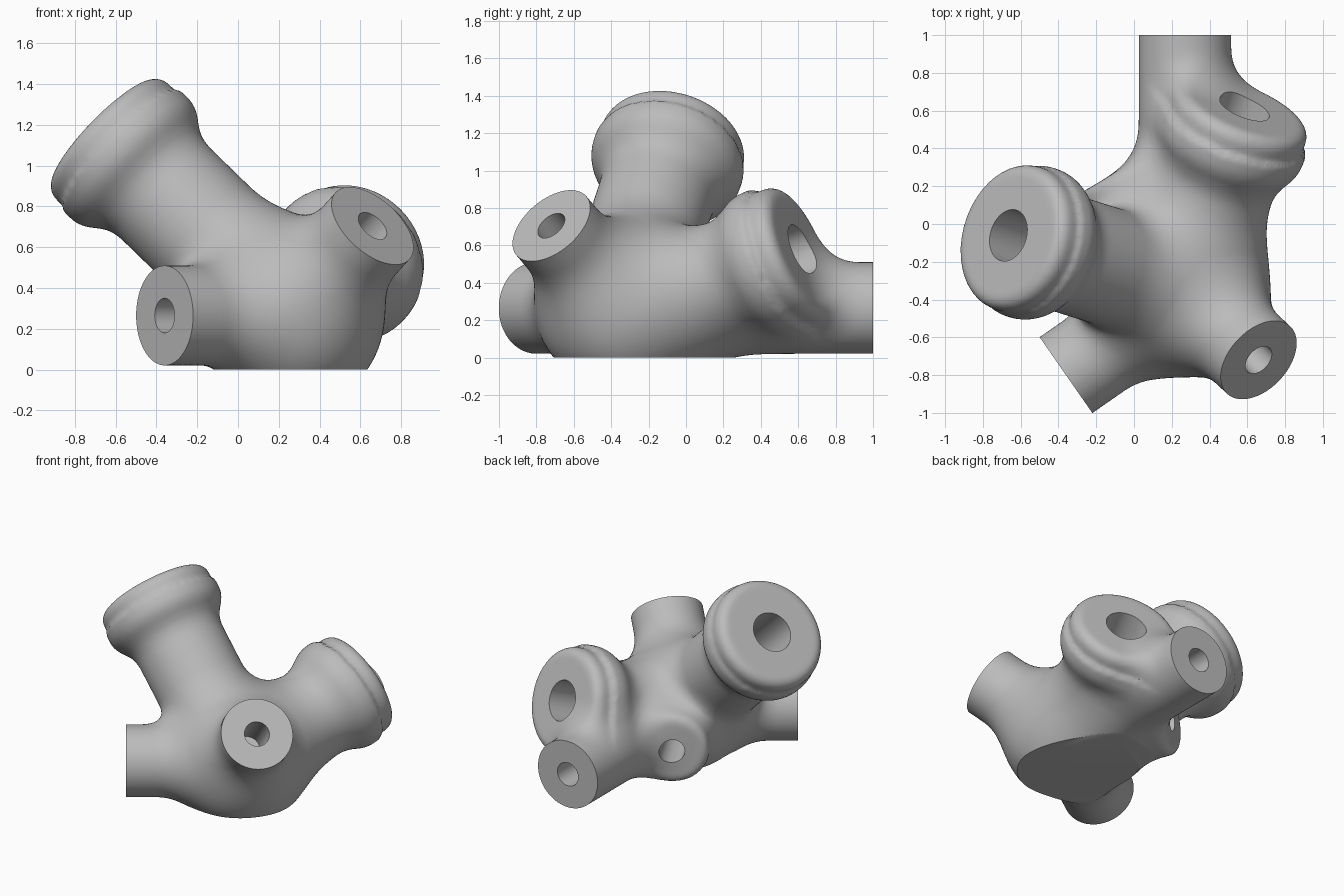
import bpy, bmesh
from math import hypot, radians
from mathutils import Vector

cube = bpy.data.objects.get("Cube")
if cube:
    bpy.data.objects.remove(cube)

HUB, HUB_R = Vector((0.27, -0.36, 0.27)), 0.44
COLLAR_BLEND, TUBE_R = 0.2, 0.245
# Arms: end centre, outward direction, kind, shaft radius, collar radius, fillet
ARMS = [((-0.665, -0.06, 1.165), (-0.70, 0.22, 0.68), "collar", 0.312, 0.395, 0.24),
        ((0.585, 0.615, 0.58), (0.34, 0.87, 0.36), "collar", 0.318, 0.37, 0.24),
        ((0.27, 1.0, 0.265), (0, 1, 0), "tube", TUBE_R, 0, 0.18),
        ((-0.36, -0.80, 0.265), (-0.82, -0.57, 0), "tube", TUBE_R, 0, 0.16),
        ((0.66, -0.72, 0.705), (0.57, -0.53, 0.63), "tube", TUBE_R, 0, 0.18),
        ((-0.08, 0.275, 0.26), (-0.47, 0.88, 0), "boss", TUBE_R, 0, 0.18)]


def rod(base, axis, length, radius, rounding):
    """A solid rod with rounded rims."""
    return base, axis, length, radius, rounding


def rod_distance(p, part):
    base, axis, length, radius, rounding = part
    v = p - base
    t = v.dot(axis)
    side = max(v.length_squared - t * t, 0) ** 0.5 - radius + rounding
    end = abs(t - length / 2) - length / 2 + rounding
    return min(max(side, end), 0) + hypot(max(side, 0), max(end, 0)) - rounding


def blend(a, b, k):
    h = max(k - abs(a - b), 0)
    return min(a, b) - h * h / (4 * k)


def add_rod(bm, part):
    base, axis, length, radius, _ = part
    turn = axis.to_track_quat('Z', 'Y').to_matrix().to_4x4()
    turn.translation = base + axis * (length / 2)
    bmesh.ops.create_cone(bm, cap_ends=True, segments=64, radius1=radius,
                          radius2=radius, depth=length, matrix=turn)


def make_object(name, bm):
    mesh = bpy.data.meshes.new(name)
    bm.to_mesh(mesh)
    bm.free()
    ob = bpy.data.objects.new(name, mesh)
    bpy.context.collection.objects.link(ob)
    return ob


def apply_modifier(ob, kind, **settings):
    bpy.context.view_layer.objects.active = ob
    mod = ob.modifiers.new(kind.title(), kind)
    for key, value in settings.items():
        setattr(mod, key, value)
    bpy.ops.object.modifier_apply(modifier=mod.name)


# Lay out shafts, collars, drill holes and end trims
shafts, cutters = [], []
for end, axis, kind, radius, collar_radius, fillet in ARMS:
    end, axis = Vector(end), Vector(axis).normalized()
    reach = (end - HUB).length
    start = end - axis * reach
    collar = None
    if kind == "collar":
        shaft = rod(start, axis, reach - 0.05, radius, 0.03)
        collar = rod(end - axis * 0.26, axis, 0.26, collar_radius, 0.07)
    elif kind == "tube":
        shaft = rod(start, axis, reach + 0.08, radius, 0.02)
        cutters.append(rod(end, axis, 0.14, 0.33, 0))
    else:
        shaft = rod(start, axis, reach, radius, 0.05)
    shafts.append((shaft, collar, fillet))
    bore = 0.14 if kind == "collar" else 0.085
    cutters.append(rod(end - axis * 0.4, axis, 0.55, bore, 0))
cutters.append(rod(Vector((0.27, -0.2, -0.5)), Vector((0, 0, 1)), 0.5, 1.3, 0))


def body_distance(p):
    d = (p - HUB).length - HUB_R
    for shaft, collar, fillet in shafts:
        arm = rod_distance(p, shaft)
        if collar:
            # Blend only outside the collar's flat end
            arm = blend(arm, rod_distance(p, collar), COLLAR_BLEND) \
                if (p - collar[0]).dot(collar[1]) < collar[2] / 2 \
                else min(arm, rod_distance(p, collar))
        d = blend(d, arm, fillet)
    return d


# Rough body: hub ball plus arms, fused into one skin
bm = bmesh.new()
ball = bmesh.ops.create_icosphere(bm, subdivisions=4, radius=HUB_R)
bmesh.ops.translate(bm, verts=ball["verts"], vec=HUB)
for shaft, collar, _ in shafts:
    add_rod(bm, shaft)
    if collar:
        add_rod(bm, collar)
body = make_object("pipe_hub", bm)
apply_modifier(body, "REMESH", mode='VOXEL', voxel_size=0.02)
apply_modifier(body, "SMOOTH", factor=0.5, iterations=12)

# Pull the skin onto the filleted shape
STEP = 0.002
axes = [Vector((STEP, 0, 0)), Vector((0, STEP, 0)), Vector((0, 0, STEP))]
for vert in body.data.vertices:
    p = vert.co.copy()
    for _ in range(3):
        d = body_distance(p)
        if abs(d) < 0.0008:
            break
        slope = Vector([(body_distance(p + a) - d) / STEP for a in axes])
        slope = slope if slope.length < 1.5 else slope.normalized()
        p -= slope * (d / max(slope.length_squared, 0.3))
    vert.co = p
apply_modifier(body, "SMOOTH", factor=0.5, iterations=4)

# Trim tube ends, drill bores and flatten the base
for part in cutters:
    bm = bmesh.new()
    add_rod(bm, part)
    cutter = make_object("cutter", bm)
    cutter.hide_render = True
    apply_modifier(body, "BOOLEAN", operation='DIFFERENCE', solver='EXACT', object=cutter)
    bpy.data.objects.remove(cutter)

# Grey finish
grey = bpy.data.materials.new("plain_grey")
grey.use_nodes = True
colour = (0.5, 0.5, 0.5, 1)
grey.diffuse_color = colour
grey.node_tree.nodes["Principled BSDF"].inputs["Base Color"].default_value = colour
body.data.materials.clear()
body.data.materials.append(grey)
for face in body.data.polygons:
    face.material_index = 0

bpy.ops.object.select_all(action='DESELECT')
body.select_set(True)
bpy.context.view_layer.objects.active = body
bpy.ops.object.shade_smooth_by_angle(angle=radians(35))
